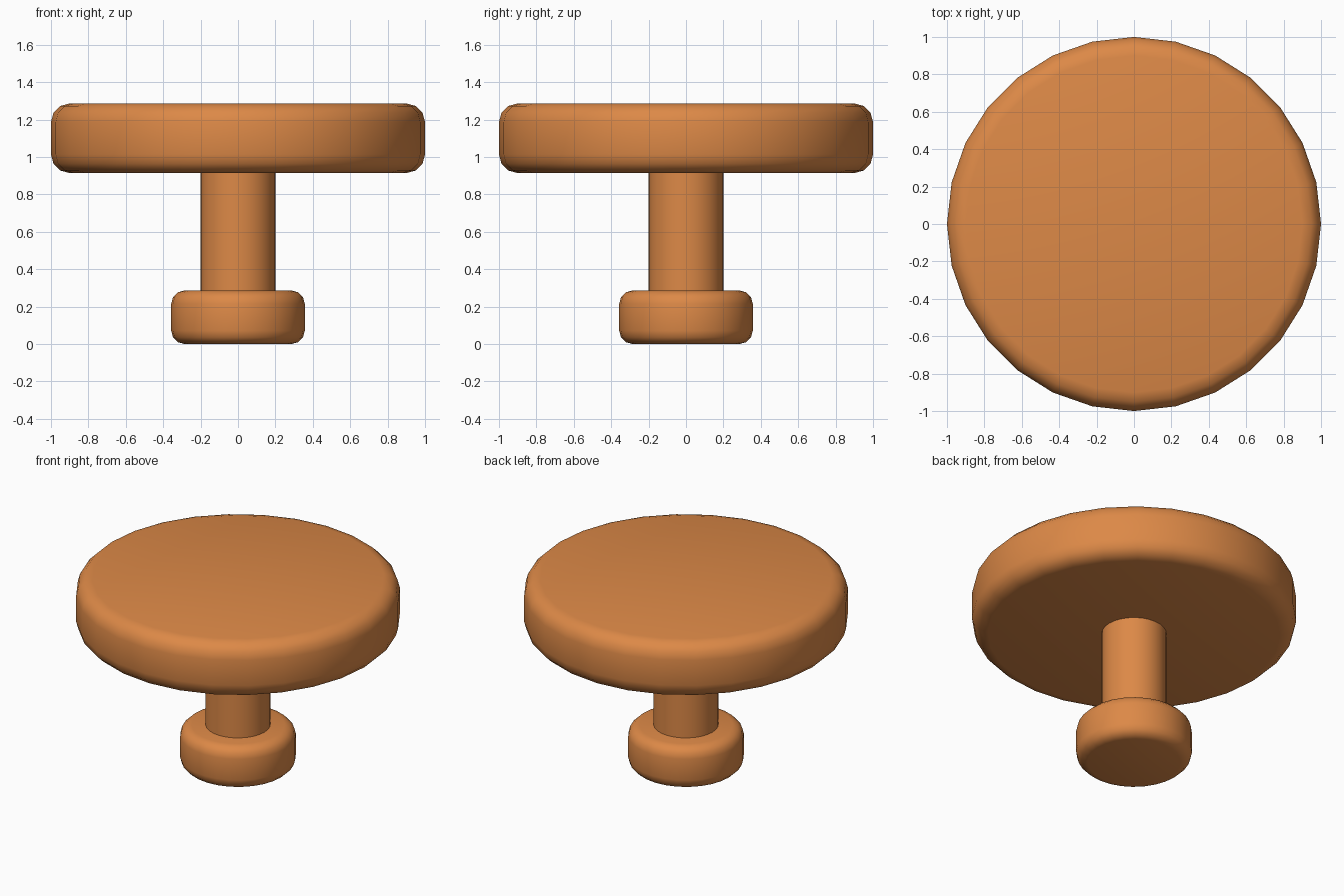
import bpy, math

if "Cube" in bpy.data.objects:
    bpy.data.objects.remove(bpy.data.objects["Cube"])

wood = bpy.data.materials.new("warm_orange_wood")
wood.diffuse_color = (0.72, 0.25, 0.063, 1)
wood.use_nodes = True
wood.node_tree.nodes["Principled BSDF"].inputs["Base Color"].default_value = wood.diffuse_color


def lathe(name, profile, sides):
    """Revolve (radius, z) points around z, closing both ends with flat caps."""
    verts, faces = [], []
    for r, z in profile:
        for i in range(sides):
            a = 2 * math.pi * i / sides
            verts.append((r * math.cos(a), r * math.sin(a), z))
    for k in range(len(profile) - 1):
        for i in range(sides):
            j = (i + 1) % sides
            faces.append((k * sides + i, k * sides + j,
                          (k + 1) * sides + j, (k + 1) * sides + i))
    faces.append(tuple(reversed(range(sides))))
    faces.append(tuple(range((len(profile) - 1) * sides, len(profile) * sides)))
    mesh = bpy.data.meshes.new(name)
    mesh.from_pydata(verts, [], faces)
    mesh.materials.append(wood)
    obj = bpy.data.objects.new(name, mesh)
    bpy.context.collection.objects.link(obj)
    bpy.ops.object.select_all(action='DESELECT')
    obj.select_set(True)
    bpy.context.view_layer.objects.active = obj
    bpy.ops.object.shade_smooth_by_angle(angle=math.radians(50))
    return obj


def rounded(radius, low, high, bevel, seg):
    """Disc profile with rounded lower and upper rims."""
    arc = [math.pi / 2 * i / seg for i in range(seg + 1)]
    bottom = [(radius - bevel + bevel * math.sin(a), low + bevel - bevel * math.cos(a)) for a in arc]
    top = [(r, low + high - z) for r, z in reversed(bottom)]
    return bottom + top


# round foot, stem and table top
lathe("foot", rounded(0.357, 0.0, 0.286, 0.071, 3), 28)
lathe("stem", [(0.2, 0.27), (0.2, 0.93)], 28)
lathe("table_top", rounded(1.0, 0.914, 1.286, 0.1, 3), 28)
